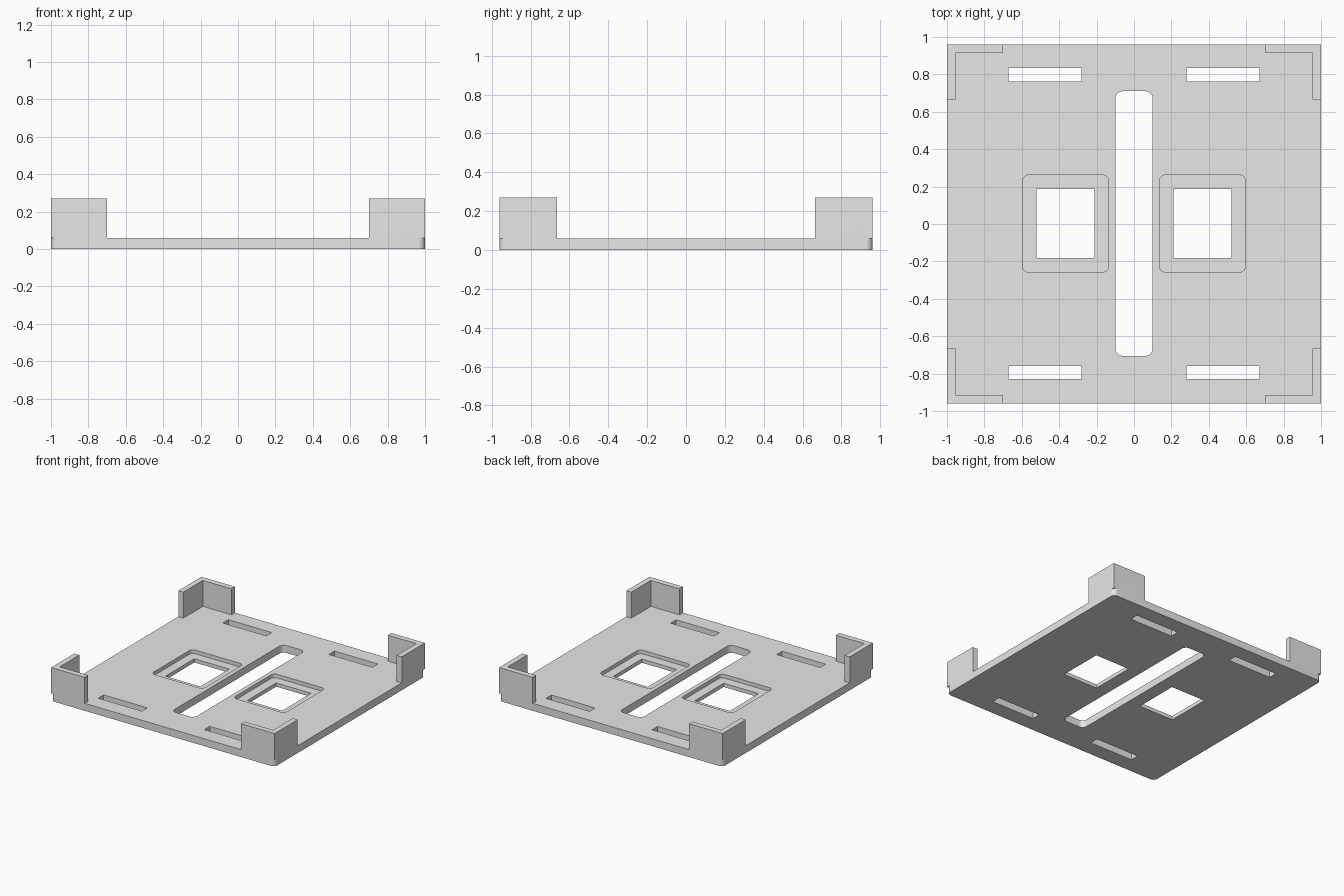
import bpy
import bmesh
from math import cos, sin, pi

cube = bpy.data.objects.get("Cube")
if cube:
    bpy.data.objects.remove(cube, do_unlink=True)

grey = bpy.data.materials.new("light_grey")
grey.use_nodes = True
GREY = (0.8, 0.8, 0.8, 1)
grey.diffuse_color = GREY
grey.node_tree.nodes["Principled BSDF"].inputs["Base Color"].default_value = GREY

HALF_X, HALF_Y = 1.0, 0.96
THICK, TOP, WALL = 0.06, 0.27, 0.045


def prism(name, outline, z0, z1):
    """Extrude a flat outline from z0 up to z1."""
    bm = bmesh.new()
    face = bm.faces.new([bm.verts.new((x, y, z0)) for x, y in outline])
    out = bmesh.ops.extrude_face_region(bm, geom=[face])
    verts = [v for v in out["geom"] if isinstance(v, bmesh.types.BMVert)]
    bmesh.ops.translate(bm, vec=(0, 0, z1 - z0), verts=verts)
    bmesh.ops.recalc_face_normals(bm, faces=bm.faces)
    mesh = bpy.data.meshes.new(name)
    bm.to_mesh(mesh)
    bm.free()
    mesh.materials.append(grey)
    obj = bpy.data.objects.new(name, mesh)
    bpy.context.collection.objects.link(obj)
    return obj


def rectangle(x0, x1, y0, y1, r=0, steps=8):
    """Rectangle outline, with rounded corners when r is given."""
    if not r:
        return [(x0, y0), (x1, y0), (x1, y1), (x0, y1)]
    centres = [(x1 - r, y1 - r), (x0 + r, y1 - r), (x0 + r, y0 + r), (x1 - r, y0 + r)]
    return [(cx + r * cos((q + i / steps) * pi / 2), cy + r * sin((q + i / steps) * pi / 2))
            for q, (cx, cy) in enumerate(centres) for i in range(steps + 1)]


tools = []


def combine(tool, operation):
    mod = tray.modifiers.new(tool.name, "BOOLEAN")
    mod.object, mod.operation, mod.solver = tool, operation, "EXACT"
    tool.hide_render = True
    tools.append(tool)


# Base plate with rounded corners
tray = prism("tray", rectangle(-HALF_X, HALF_X, -HALF_Y, HALF_Y, 0.035), 0, THICK)

# Square-cornered L-shaped walls, one at each corner
for sx in (-1, 1):
    for sy in (-1, 1):
        ell = [(HALF_X, HALF_Y), (0.7, HALF_Y), (0.7, HALF_Y - WALL),
               (HALF_X - WALL, HALF_Y - WALL), (HALF_X - WALL, 0.665), (HALF_X, 0.665)]
        combine(prism("corner_wall", [(sx * x, sy * y) for x, y in ell], THICK, TOP), "UNION")

# Long central slot
combine(prism("centre_slot", rectangle(-0.1, 0.1, -0.705, 0.71, 0.04), -0.1, 0.2), "DIFFERENCE")

# Recessed square windows and narrow strap slots on both sides
for s in (-1, 1):
    def side(x0, x1):
        return sorted((s * x0, s * x1))
    combine(prism("recess", rectangle(*side(0.135, 0.597), -0.258, 0.262, 0.035),
                  THICK / 2, 0.2), "DIFFERENCE")
    combine(prism("window", rectangle(*side(0.21, 0.522), -0.182, 0.188), -0.1, 0.2), "DIFFERENCE")
    for y in (-0.795, 0.798):
        combine(prism("strap_slot", rectangle(*side(0.28, 0.67), y - 0.035, y + 0.035),
                      -0.1, 0.2), "DIFFERENCE")

# Bake the cuts and drop the tools
bpy.context.view_layer.update()
graph = bpy.context.evaluated_depsgraph_get()
baked = bpy.data.meshes.new_from_object(tray.evaluated_get(graph))
tray.modifiers.clear()
tray.data = baked
baked.materials.clear()
baked.materials.append(grey)
for poly in baked.polygons:
    poly.material_index = 0
for tool in tools:
    bpy.data.objects.remove(tool, do_unlink=True)

# Smooth only the rounded corners
bpy.ops.object.select_all(action="DESELECT")
tray.select_set(True)
bpy.context.view_layer.objects.active = tray
bpy.ops.object.shade_smooth_by_angle(angle=pi / 6)
